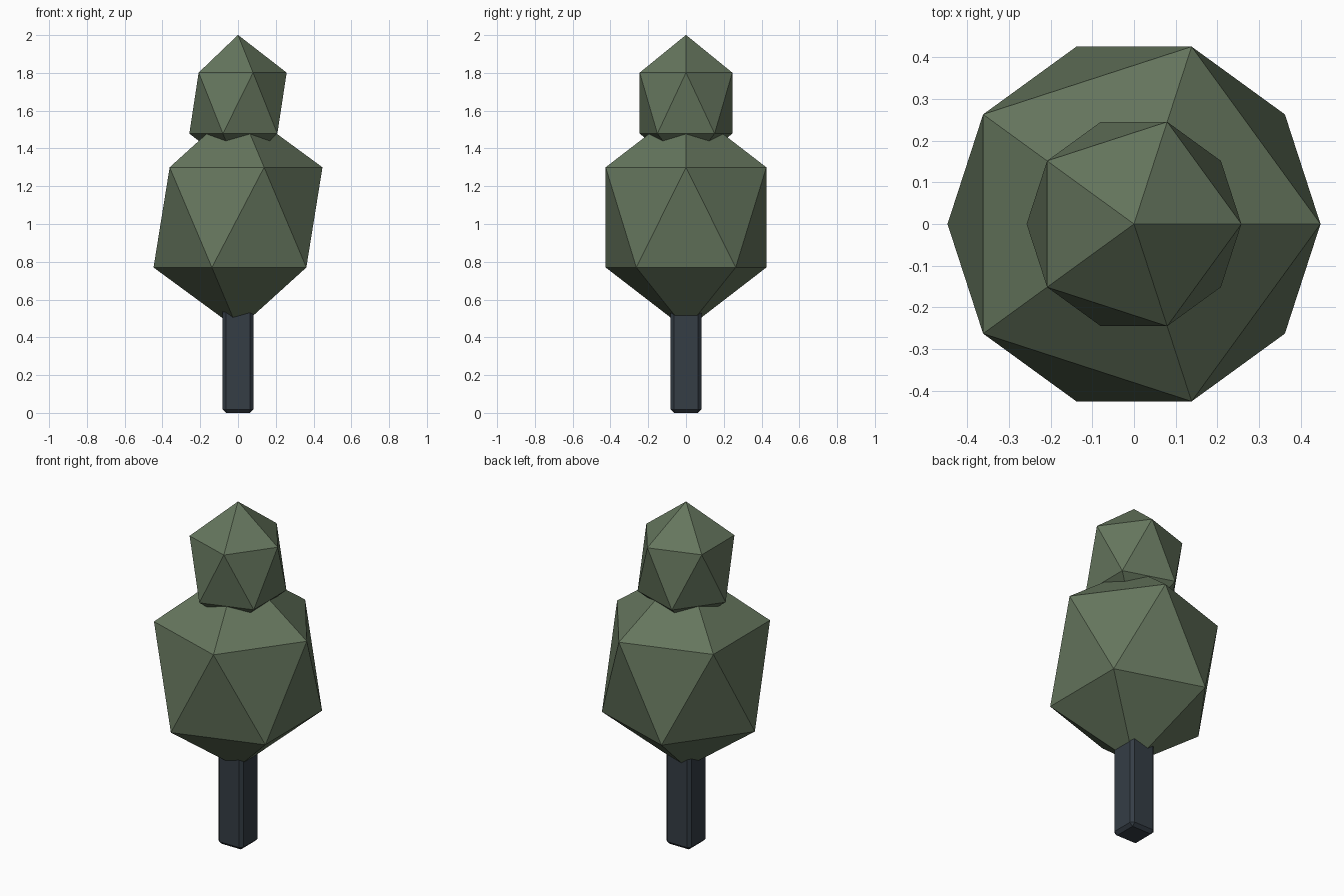
import bpy

if "Cube" in bpy.data.objects:
    bpy.data.objects.remove(bpy.data.objects["Cube"])


def material(name, color):
    mat = bpy.data.materials.new(name)
    mat.diffuse_color = color
    mat.use_nodes = True
    mat.node_tree.nodes["Principled BSDF"].inputs["Base Color"].default_value = mat.diffuse_color
    return mat


leaf = material("leaf_green", (0.13, 0.18, 0.11, 1))
bark = material("bark_slate", (0.035, 0.047, 0.06, 1))


def foliage(name, z, radius, half_height):
    # stretched flat-faced icosahedron
    bpy.ops.mesh.primitive_ico_sphere_add(subdivisions=1, radius=1, location=(0, 0, z))
    ob = bpy.context.object
    ob.name = name
    ob.scale = (radius, radius, half_height)
    bpy.ops.object.transform_apply(location=False, rotation=False, scale=True)
    ob.data.materials.append(leaf)


foliage("lower_foliage", 1.035, 0.50, 0.593)
foliage("upper_foliage", 1.64, 0.288, 0.361)

# Square trunk with chamfered edges, its top buried in the foliage
height = 0.8
bpy.ops.mesh.primitive_cube_add(size=1, location=(0, 0, height / 2))
trunk = bpy.context.object
trunk.name = "trunk"
trunk.scale = (0.164, 0.164, height)
bpy.ops.object.transform_apply(location=False, rotation=False, scale=True)
bevel = trunk.modifiers.new("chamfer", 'BEVEL')
bevel.width = 0.018
bevel.segments = 1
trunk.data.materials.append(bark)
